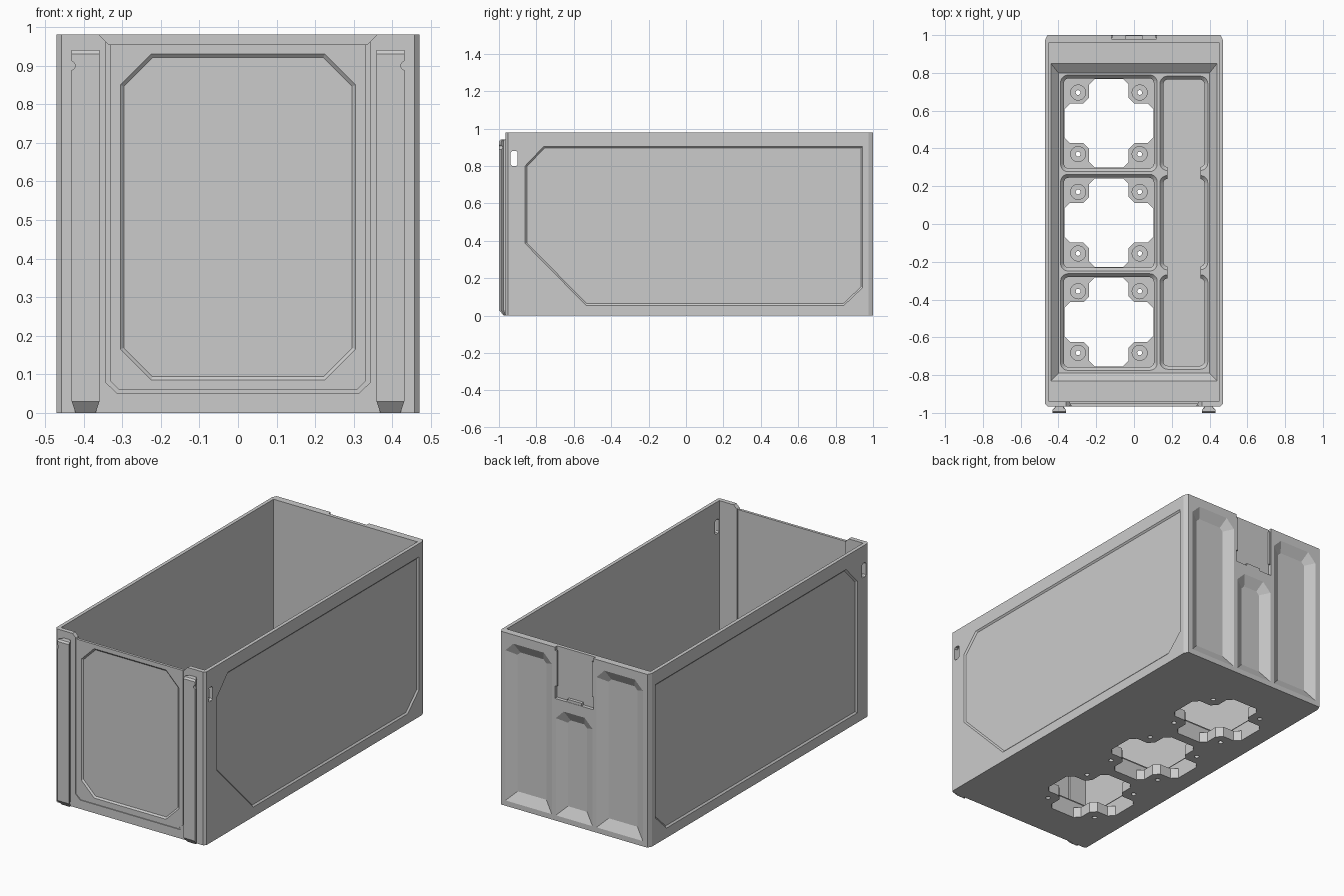
import bpy, bmesh, math
from mathutils import Vector

if "Cube" in bpy.data.objects:
    bpy.data.objects.remove(bpy.data.objects["Cube"])


def loft(name, rings):
    """Closed solid through a list of equal-length rings of 3D points."""
    bm = bmesh.new()
    vs = [[bm.verts.new(p) for p in r] for r in rings]
    n = len(rings[0])
    for a, b in zip(vs, vs[1:]):
        for i in range(n):
            j = (i + 1) % n
            bm.faces.new((a[i], a[j], b[j], b[i]))
    bm.faces.new(vs[0])
    bm.faces.new(vs[-1])
    bmesh.ops.recalc_face_normals(bm, faces=bm.faces)
    me = bpy.data.meshes.new(name)
    bm.to_mesh(me)
    bm.free()
    ob = bpy.data.objects.new(name, me)
    bpy.context.collection.objects.link(ob)
    return ob


def place(pts, axis, d):
    """Put a 2D outline on the plane axis = d."""
    return [{'x': (d, a, b), 'y': (a, d, b), 'z': (a, b, d)}[axis] for a, b in pts]


def solid(axis, *levels):
    return loft("cutter", [place(p, axis, d) for d, p in levels])


def rect(x0, x1, y0, y1, c=0.0):
    """Counter-clockwise rectangle with optional chamfered corners."""
    if not c:
        return [(x0, y0), (x1, y0), (x1, y1), (x0, y1)]
    return [(x0 + c, y0), (x1 - c, y0), (x1, y0 + c), (x1, y1 - c),
            (x1 - c, y1), (x0 + c, y1), (x0, y1 - c), (x0, y0 + c)]


def rounded(x0, x1, y0, y1, r, n=5):
    cs = [(x1 - r, y1 - r), (x0 + r, y1 - r), (x0 + r, y0 + r), (x1 - r, y0 + r)]
    return [(cx + r * math.cos(math.pi / 2 * (k + i / n)), cy + r * math.sin(math.pi / 2 * (k + i / n)))
            for k, (cx, cy) in enumerate(cs) for i in range(n + 1)]


def circle(cx, cy, r, n=20):
    return [(cx + r * math.cos(2 * math.pi * i / n), cy + r * math.sin(2 * math.pi * i / n)) for i in range(n)]


def inset(pts, d):
    """Move every edge of a counter-clockwise convex outline inward by d."""
    out = []
    for i, p in enumerate(pts):
        p = Vector(p)
        e1 = (p - Vector(pts[i - 1])).normalized()
        e2 = (Vector(pts[(i + 1) % len(pts)]) - p).normalized()
        n1, n2 = Vector((-e1.y, e1.x)), Vector((-e2.y, e2.x))
        out.append(tuple(p + (n1 + n2) * d / (1 + n1.dot(n2))))
    return out


def cut(target, tool):
    tool.hide_render = True
    m = target.modifiers.new("cut", 'BOOLEAN')
    m.object, m.operation, m.solver = tool, 'DIFFERENCE', 'EXACT'
    bpy.context.view_layer.objects.active = target
    bpy.ops.object.modifier_apply(modifier=m.name)
    bpy.data.objects.remove(tool)


def recess(target, axis, face, out, pts, slope, depth):
    """Sunken panel with sloped edges; out is the outward sign of the face."""
    cut(target, solid(axis, (face + out * 0.05, pts), (face, pts),
                      (face - out * depth, inset(pts, slope))))


# Outer body with chamfered upright corners
outline = [(-0.458, -0.965), (0.458, -0.965), (0.47, -0.953), (0.47, 0.975),
           (0.458, 1.0), (-0.458, 1.0), (-0.47, 0.975), (-0.47, -0.953)]
body = solid('z', (0, outline), (0.98, outline))
body.name = "bin_body"

# Main cavity, thinner front middle and the sloped surround of the floor tray
cavity = rect(-0.45, 0.45, -0.94, 0.96)
cut(body, solid('z', (0.16, cavity), (1.2, cavity)))
middle = rect(-0.34, 0.34, -0.95, -0.90)
cut(body, solid('z', (0.17, middle), (1.2, middle)))
top = rect(-0.44, 0.44, -0.83, 0.85)
cut(body, solid('z', (0.20, top), (0.16, top), (0.12, rect(-0.40, 0.40, -0.79, 0.80))))


def socket(x0, x1, y0, y1):
    a = rounded(x0, x1, y0, y1, 0.04)
    b = rounded(x0 + 0.018, x1 - 0.018, y0 + 0.018, y1 - 0.018, 0.025)
    cut(body, solid('z', (0.15, a), (0.12, a), (0.10, b), (0.06, b)))


# Three floor sockets with cross openings, magnet seats and screw holes
quad = [(0.235, 0.075), (0.205, 0.105), (0.135, 0.105), (0.105, 0.135), (0.105, 0.205), (0.075, 0.235)]
cross = []
for k in range(4):
    co, si = round(math.cos(k * math.pi / 2)), round(math.sin(k * math.pi / 2))
    cross += [(x * co - y * si, x * si + y * co) for x, y in quad]
cx = -0.133
for cy in (0.533, 0.007, -0.519):
    socket(cx - 0.256, cx + 0.256, cy - 0.256, cy + 0.256)
    hole = [(cx + x, cy + y) for x, y in cross]
    cut(body, solid('z', (-0.05, hole), (0.09, hole)))
    for sx in (-1, 1):
        for sy in (-1, 1):
            mx, my = cx + sx * 0.163, cy + sy * 0.163
            cut(body, solid('z', (0.035, circle(mx, my, 0.04)), (0.08, circle(mx, my, 0.04))))
            cut(body, solid('z', (-0.05, circle(mx, my, 0.013, 12)), (0.05, circle(mx, my, 0.013, 12))))

# Side channel of the tray: three bays joined through narrow necks
for cy in (0.533, 0.007, -0.519):
    socket(0.137, 0.391, cy - 0.25, cy + 0.25)
neck = rect(0.177, 0.351, -0.70, 0.70)
cut(body, solid('z', (0.06, neck), (0.15, neck)))

# Lowered front rim, slim panel groove and octagonal front panel
dip = [(-0.335, 0.955), (0.335, 0.955), (0.38, 1.0), (-0.38, 1.0)]
cut(body, solid('y', (-1.05, dip), (-0.90, dip)))
groove = [(-0.342, 1.0), (-0.342, 0.078), (-0.312, 0.05), (0.312, 0.05), (0.342, 0.078), (0.342, 1.0),
          (0.332, 1.0), (0.332, 0.084), (0.308, 0.06), (-0.308, 0.06), (-0.332, 0.084), (-0.332, 1.0)]
cut(body, solid('y', (-1.05, groove), (-0.960, groove)))
recess(body, 'y', -0.965, -1, rect(-0.305, 0.305, 0.085, 0.93, 0.08), 0.009, 0.008)

# Side panels: the right one has a large lower corner cut
upper = [(0.845, 0.055), (0.945, 0.15), (0.945, 0.905), (-0.76, 0.905), (-0.86, 0.80)]
recess(body, 'x', 0.47, 1, [(-0.535, 0.055)] + upper + [(-0.86, 0.385)], 0.009, 0.008)
recess(body, 'x', -0.47, -1, [(-0.86, 0.055)] + upper, 0.009, 0.008)

# Small slots through both side walls near the front
slot = rect(-0.937, -0.90, 0.80, 0.88, 0.008)
cut(body, solid('x', (-0.6, slot), (0.6, slot)))

# Back wall: two tall pockets, a short centre pocket and the latch recess
for x0, x1, z1 in ((-0.43, -0.14, 0.93), (0.14, 0.43, 0.93), (-0.115, 0.115, 0.63)):
    pts = [(x0, 0.03), (x1, 0.03), (x1, z1 - 0.05), (x1 - 0.05, z1), (x0 + 0.05, z1), (x0, z1 - 0.05)]
    recess(body, 'y', 1.0, 1, pts, 0.055, 0.03)
latch = rect(-0.12, 0.12, 0.69, 1.1)
cut(body, solid('y', (0.98, latch), (1.05, latch)))

# Latch catch and side lips in the back recess
tab = rect(-0.045, 0.045, 0.68, 0.705)
solid('y', (0.975, tab), (0.998, tab)).name = "latch_catch"
for s in (-1, 1):
    lip = rect(*sorted((s * 0.11, s * 0.122)), 0.76, 0.96)
    solid('y', (0.988, lip), (0.998, lip)).name = "latch_lip"

# Front hanging rails with a flared profile, tapered foot and side notch
prof = [(-0.022, -0.962), (-0.022, -0.975), (-0.036, -0.988), (-0.036, -1.0),
        (0.036, -1.0), (0.036, -0.988), (0.022, -0.975), (0.022, -0.962)]
for s in (-1, 1):
    full = [(s * 0.395 + x, y) for x, y in prof]
    foot = [(s * 0.395 + x * 0.72, -0.962 + (y + 0.962) * 0.35) for x, y in prof]
    tip = [(s * 0.395 + x, -0.962 + (y + 0.962) * 0.8) for x, y in prof]
    rail = solid('z', (0, foot), (0.03, full), (0.93, full), (0.94, tip))
    rail.name = "front_rail"
    notch = circle(s * 0.434, 0.90, 0.012, 14)
    cut(rail, solid('y', (-1.05, notch), (-0.97, notch)))
